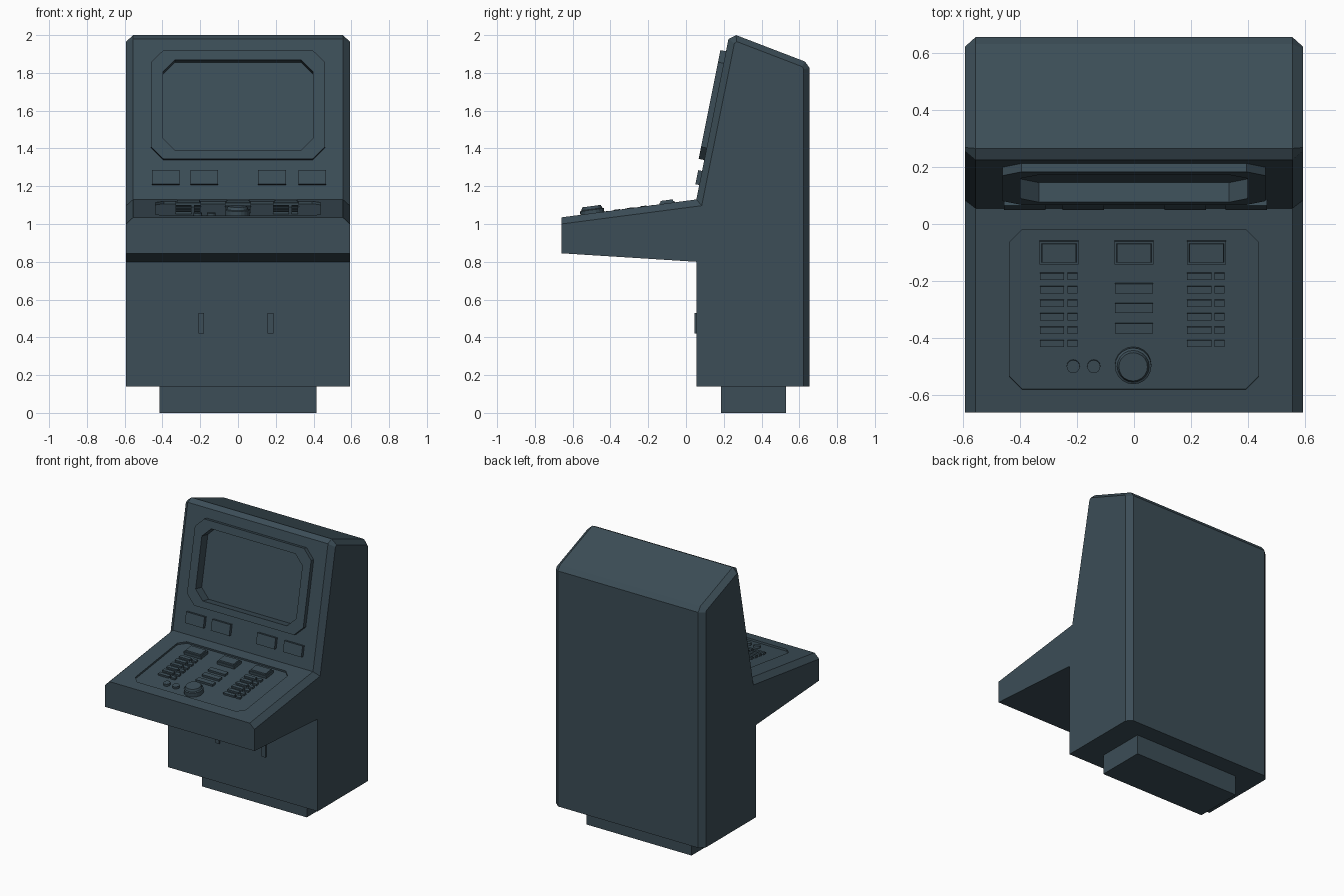
import bpy, bmesh, math
from mathutils import Matrix

if "Cube" in bpy.data.objects:
    bpy.data.objects.remove(bpy.data.objects["Cube"])

mat = bpy.data.materials.new("slate_blue")
mat.diffuse_color = (0.045, 0.075, 0.095, 1)
mat.use_nodes = True
mat.node_tree.nodes["Principled BSDF"].inputs["Base Color"].default_value = mat.diffuse_color


def make(name, verts, faces, frame=Matrix()):
    me = bpy.data.meshes.new(name)
    me.from_pydata([frame @ Matrix.Translation(v).to_translation() for v in verts], [], faces)
    bm = bmesh.new()
    bm.from_mesh(me)
    bmesh.ops.recalc_face_normals(bm, faces=bm.faces)
    bm.to_mesh(me)
    bm.free()
    me.materials.append(mat)
    ob = bpy.data.objects.new(name, me)
    bpy.context.collection.objects.link(ob)
    return ob


def loft(name, loops, frame=Matrix()):
    n = len(loops[0])
    faces = [list(range(n)), [(len(loops) - 1) * n + i for i in range(n)]]
    for k in range(len(loops) - 1):
        for i in range(n):
            j = (i + 1) % n
            faces.append([k * n + i, k * n + j, (k + 1) * n + j, (k + 1) * n + i])
    return make(name, [v for lp in loops for v in lp], faces, frame)


def octagon(w, y0, y1, c, z):
    return [(-w + c, y0, z), (w - c, y0, z), (w, y0 + c, z), (w, y1 - c, z),
            (w - c, y1, z), (-w + c, y1, z), (-w, y1 - c, z), (-w, y0 + c, z)]


def rect(x0, x1, y0, y1, z, i=0.0):
    return [(x0 + i, y0 + i, z), (x1 - i, y0 + i, z), (x1 - i, y1 - i, z), (x0 + i, y1 - i, z)]


def circle(x, y, r, z, n=20):
    return [(x + r * math.cos(2 * math.pi * i / n), y + r * math.sin(2 * math.pi * i / n), z)
            for i in range(n)]


def box(name, x0, x1, y0, y1, z0, z1, frame=Matrix()):
    return loft(name, [rect(x0, x1, y0, y1, z0), rect(x0, x1, y0, y1, z1)], frame)


def cut(targets, cutter):
    for t in targets:
        m = t.modifiers.new("cut", 'BOOLEAN')
        m.operation, m.solver, m.object = 'DIFFERENCE', 'EXACT', cutter
        bpy.context.view_layer.objects.active = t
        bpy.ops.object.modifier_apply(modifier="cut")
    bpy.data.objects.remove(cutter)


# local frames lying on the screen face and on the sloped console
FOLD = Matrix.Translation((0, 0.055, 1.13))
SCREEN = FOLD @ Matrix.Rotation(math.atan2(0.85, 0.17), 4, 'X')
tilt = math.atan2(0.095, 0.715)
DESK = FOLD @ Matrix.Rotation(tilt, 4, 'X') @ Matrix.Translation((0, -0.055 / math.cos(tilt), 0))

# cabinet: full profile in the middle, reduced profile at the sides for the chamfers
mid = [(0.055, 0.14), (0.055, 0.80), (-0.66, 0.845), (-0.66, 1.035), (0.055, 1.13),
       (0.225, 1.98), (0.265, 2.0), (0.63, 1.86), (0.655, 1.825), (0.655, 0.14)]
side = [(0.055, 0.14), (0.055, 0.80), (-0.66, 0.845), (-0.66, 1.0), (0.083, 1.097),
        (0.256, 1.955), (0.268, 1.966), (0.615, 1.833), (0.622, 1.82), (0.622, 0.14)]
cabinet = loft("cabinet", [[(x, y, z) for y, z in p] for x, p in
                           ((-0.592, side), (-0.555, mid), (0.555, mid), (0.592, side))])
box("plinth", -0.415, 0.415, 0.185, 0.53, 0, 0.14)

# screen bezel and recess
bezel = loft("screen_bezel", [octagon(0.46, 0.213, 0.80, 0.065, z) for z in (-0.005, 0.03)], SCREEN)
cut([cabinet, bezel], loft("screen_cutter", [octagon(0.398, 0.259, 0.748, 0.065, z)
                                             for z in (-0.04, 0.1)], SCREEN))
# recessed control panel
cut([cabinet], loft("panel_cutter", [octagon(0.437, -0.585, -0.02, 0.045, z)
                                     for z in (-0.013, 0.03)], DESK))

# plates below the screen
for x in (-0.383, -0.178, 0.18, 0.393):
    box("plate", x - 0.073, x + 0.073, 0.078, 0.154, -0.005, 0.021, SCREEN)

# controls
for x in (-0.263, 0.0, 0.254):
    a = (x - 0.068, x + 0.068, -0.142, -0.06)
    loft("large_button", [rect(*a, -0.02), rect(*a, 0.008), rect(*a, 0.008, 0.007),
                          rect(*a, 0.017, 0.009)], DESK)
for k in range(6):
    y = -0.186 - 0.0475 * k
    for x0, x1 in ((-0.33, -0.246), (-0.233, -0.198), (0.185, 0.271), (0.283, 0.317)):
        box("small_key", x0, x1, y - 0.012, y + 0.012, -0.02, 0.001, DESK)
for y in (-0.228, -0.298, -0.369):
    box("centre_key", -0.067, 0.067, y - 0.017, y + 0.017, -0.02, 0.003, DESK)
for x in (-0.213, -0.141):
    loft("round_button", [circle(x, -0.504, 0.023, z, 16) for z in (-0.02, 0.003)], DESK)
loft("trackball_knob", [circle(-0.003, -0.5, r, z) for r, z in
                        ((0.064, -0.02), (0.064, 0.018), (0.056, 0.022), (0.05, 0.038))], DESK)

# door handles
for x in (-0.195, 0.172):
    box("door_handle", x - 0.015, x + 0.015, 0.044, 0.06, 0.42, 0.528)
